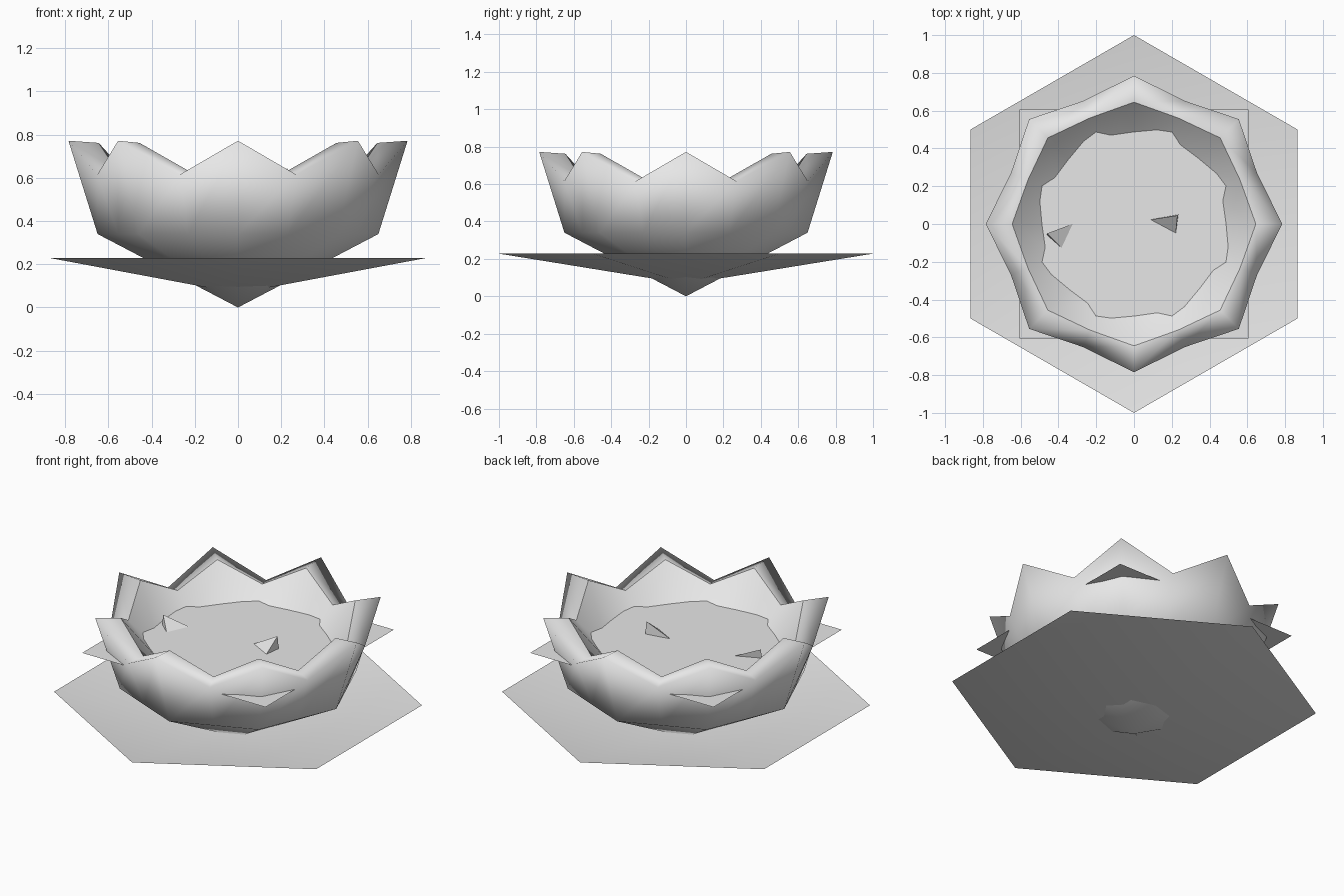
import bpy, bmesh
from math import sin, cos, pi

cube = bpy.data.objects.get("Cube")
if cube:
    bpy.data.objects.remove(cube, do_unlink=True)

grey = bpy.data.materials.new("light_grey")
grey.diffuse_color = (0.8, 0.8, 0.8, 1)
grey.use_nodes = True
grey.node_tree.nodes["Principled BSDF"].inputs["Base Color"].default_value = (0.8, 0.8, 0.8, 1)


def finish(name, bm, smooth=False):
    """Turn a bmesh into a named, coloured object."""
    for f in bm.faces:
        f.smooth = smooth
    mesh = bpy.data.meshes.new(name)
    bm.to_mesh(mesh)
    bm.free()
    mesh.materials.append(grey)
    obj = bpy.data.objects.new(name, mesh)
    bpy.context.collection.objects.link(obj)
    return obj


def ring(bm, tip, valley, tips=8):
    """Closed loop of points alternating between tip and valley (radius, height)."""
    loop = []
    for i in range(tips * 2):
        r, z = valley if i % 2 else tip
        a = pi * i / tips
        loop.append(bm.verts.new((r * cos(a), r * sin(a), z)))
    return loop


def fan(bm, loop, z):
    """Close a loop to a point on the axis."""
    apex = bm.verts.new((0, 0, z))
    for a, b in zip(loop, loop[1:] + loop[:1]):
        bm.faces.new((apex, b, a))


# Eight-pointed bowl: outer wall, thick rim, inner wall
APOTHEM = cos(pi / 8)
bm = bmesh.new()
base = ring(bm, (0.65, 0.34), (0.65 * APOTHEM, 0.34))
outer_rim = ring(bm, (0.785, 0.772), (0.705, 0.615))
inner_rim = ring(bm, (0.645, 0.762), (0.608, 0.635))
inner_base = ring(bm, (0.43, 0.5), (0.44, 0.5))
loops = [base, outer_rim, inner_rim, inner_base]
for low, high in zip(loops, loops[1:]):
    for i in range(len(low)):
        j = (i + 1) % len(low)
        bm.faces.new((low[i], low[j], high[j], high[i]))
fan(bm, base, 0)
fan(bm, inner_base, 0.25)
bmesh.ops.recalc_face_normals(bm, faces=bm.faces)
for i in range(len(inner_rim)):
    bm.edges.get((inner_rim[i - 1], inner_rim[i])).smooth = False
finish("bowl", bm, True)

# Shallow six-sided saucer, open upward
bm = bmesh.new()
rim = [bm.verts.new((cos(pi / 2 + k * pi / 3), sin(pi / 2 + k * pi / 3), 0.228)) for k in range(6)]
fan(bm, rim, 0.066)
bmesh.ops.reverse_faces(bm, faces=bm.faces)
finish("saucer", bm, True)

# Square sheet of liquid whose corners pass through the bowl
LEVEL = 0.57
bm = bmesh.new()
bmesh.ops.create_grid(bm, x_segments=1, y_segments=1, size=0.606)
finish("liquid_surface", bm).location.z = LEVEL


# Small pointed pieces rising out of the liquid
def spike(name, corners, tip):
    bm = bmesh.new()
    foot = [bm.verts.new((x, y, LEVEL - 0.01)) for x, y in corners]
    top = bm.verts.new(tip)
    bm.faces.new(foot)
    for a, b in zip(foot, foot[1:] + foot[:1]):
        bm.faces.new((a, b, top))
    bmesh.ops.recalc_face_normals(bm, faces=bm.faces)
    finish(name, bm)


spike("left_spike", [(0.07, 0.02), (0.22, -0.06), (0.235, 0.05)], (0.23, 0.045, 0.645))
spike("right_spike", [(-0.46, -0.06), (-0.37, -0.14), (-0.3, 0.01)], (-0.46, -0.05, 0.625))
